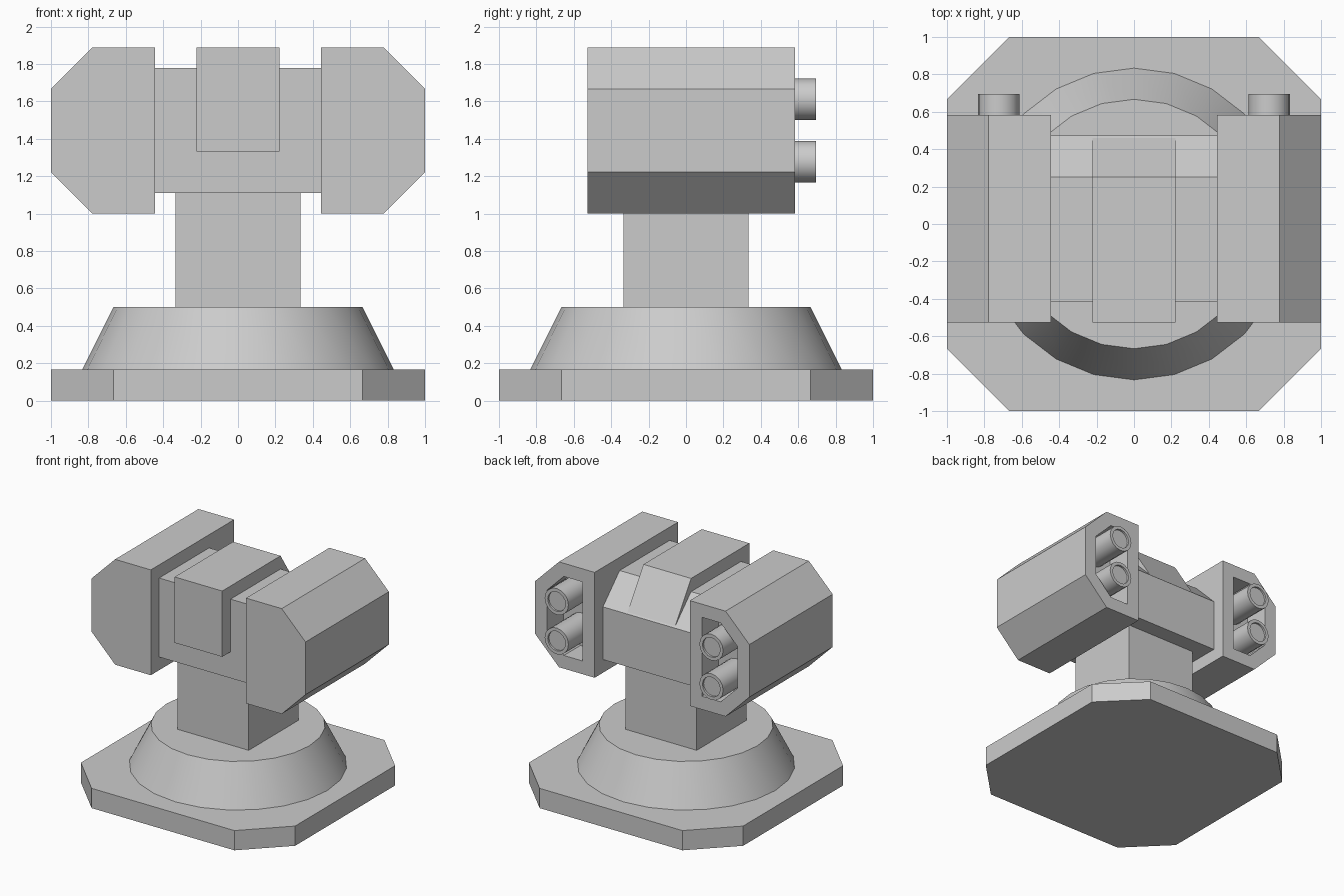
import bpy, bmesh, math
from mathutils import Matrix, Vector

if "Cube" in bpy.data.objects:
    bpy.data.objects.remove(bpy.data.objects["Cube"])

U = 1 / 18  # modelling grid step


def finish(name, bm, smooth=False, mirror=False):
    bmesh.ops.recalc_face_normals(bm, faces=bm.faces)
    me = bpy.data.meshes.new(name)
    bm.to_mesh(me)
    bm.free()
    ob = bpy.data.objects.new(name, me)
    bpy.context.collection.objects.link(ob)
    if smooth:
        bpy.ops.object.select_all(action='DESELECT')
        ob.select_set(True)
        bpy.context.view_layer.objects.active = ob
        bpy.ops.object.shade_smooth_by_angle(angle=math.radians(30))
    if mirror:
        ob.modifiers.new("mirror", 'MIRROR').use_axis[0] = True
    return ob


def prism(profile, axis, lo, hi):
    """Extrude a 2D profile (grid units) along an axis from lo to hi."""
    def place(p, t):
        c = list(p)
        c.insert(axis, t)
        return Vector(c) * U
    bm = bmesh.new()
    face = bm.faces.new([bm.verts.new(place(p, lo)) for p in profile])
    ext = bmesh.ops.extrude_face_region(bm, geom=[face])
    verts = [g for g in ext['geom'] if isinstance(g, bmesh.types.BMVert)]
    bmesh.ops.translate(bm, verts=verts, vec=place((0, 0), hi - lo))
    bmesh.ops.recalc_face_normals(bm, faces=bm.faces)
    return bm


def rect(a0, b0, a1, b1):
    return [(a0, b0), (a1, b0), (a1, b1), (a0, b1)]


def recess_back(bm, border, depth):
    """Sink a pocket into every rearmost (+y) face."""
    ymax = max(v.co.y for v in bm.verts)
    faces = [f for f in bm.faces if all(abs(v.co.y - ymax) < 1e-5 for v in f.verts)]
    bmesh.ops.inset_individual(bm, faces=faces, thickness=border * U, use_even_offset=True)
    for f in bmesh.ops.extrude_discrete_faces(bm, faces=faces)['faces']:
        bmesh.ops.translate(bm, verts=f.verts, vec=(0, -depth * U, 0))


# Octagonal base plate
octagon = [(-18, -12), (-12, -18), (12, -18), (18, -12),
           (18, 12), (12, 18), (-12, 18), (-18, 12)]
finish("base_plate", prism(octagon, 2, 0, 3))

# Tapered round pedestal
bm = bmesh.new()
bmesh.ops.create_cone(bm, cap_ends=True, segments=24, radius1=15 * U, radius2=12 * U,
                      depth=6 * U, matrix=Matrix.Translation((0, 0, 6 * U)))
finish("pedestal", bm, smooth=True)

# Square column
finish("column", prism(rect(-6, -6, 6, 6), 2, 9, 20))

# Cross block between the pods, sloped at the rear
cross = [(-7.5, 20), (8.5, 20), (8.5, 28), (4.5, 32), (-7.5, 32)]
finish("cross_block", prism(cross, 0, -8, 8))

# Central housing with a sloped rear
housing = [(-9.5, 24), (8.3, 24), (8.3, 28.2), (4.5, 34), (-9.5, 34)]
finish("center_housing", prism(housing, 0, -4, 4))

# Side pods with pockets at the rear
pod = [(8, 18), (14, 18), (18, 22), (18, 30), (14, 34), (8, 34)]
bm = prism(pod, 1, -9.5, 10.5)
recess_back(bm, 2, 4)
finish("side_pod", bm, mirror=True)

# Two barrels in each pod
bm = bmesh.new()
for z in (23, 29):
    m = Matrix.Translation((13 * U, 9.5 * U, z * U)) @ Matrix.Rotation(math.pi / 2, 4, 'X')
    bmesh.ops.create_cone(bm, cap_ends=True, segments=16, radius1=2 * U, radius2=2 * U,
                          depth=6 * U, matrix=m)
recess_back(bm, 0.5, 0.3)
finish("barrels", bm, smooth=True, mirror=True)
